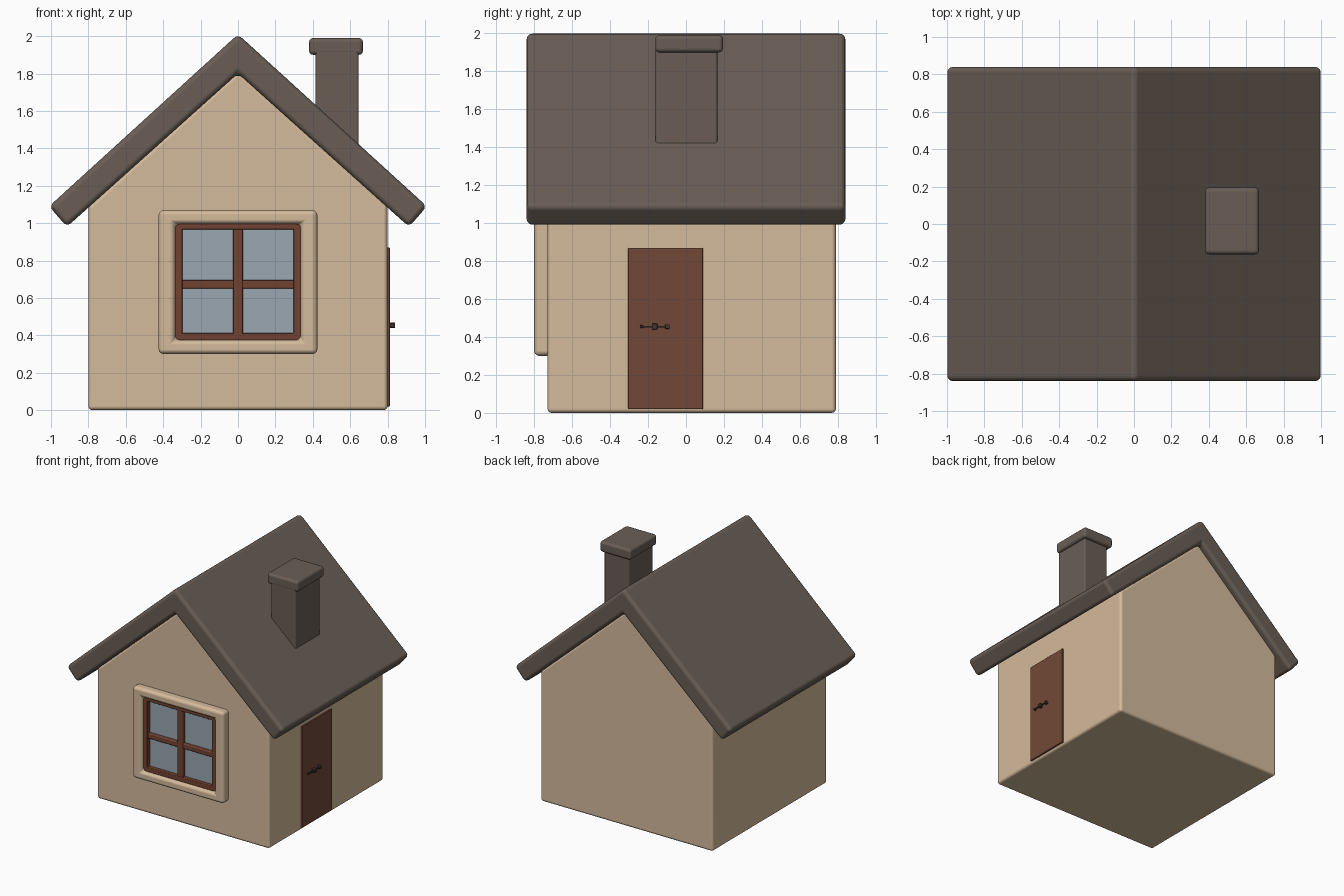
import bpy, bmesh, math

if "Cube" in bpy.data.objects:
    bpy.data.objects.remove(bpy.data.objects["Cube"])


def material(name, r, g, b):
    m = bpy.data.materials.new(name)
    m.diffuse_color = tuple((c / 255) ** 2.2 for c in (r, g, b)) + (1,)
    m.use_nodes = True
    m.node_tree.nodes["Principled BSDF"].inputs["Base Color"].default_value = m.diffuse_color
    return m


WALL = material("cream plaster", 211, 185, 154)
ROOF = material("grey brown roof", 105, 94, 86)
WOOD = material("window wood", 112, 68, 52)
DOOR = material("door wood", 113, 74, 59)
GLASS = material("blue grey glass", 153, 166, 176)
METAL = material("dark metal", 66, 58, 54)


def finish(name, bm, mat, bevel=0.0, segments=3):
    bmesh.ops.recalc_face_normals(bm, faces=bm.faces)
    me = bpy.data.meshes.new(name)
    bm.to_mesh(me)
    bm.free()
    me.materials.append(mat)
    ob = bpy.data.objects.new(name, me)
    bpy.context.collection.objects.link(ob)
    if bevel:
        mod = ob.modifiers.new("rounded edges", 'BEVEL')
        mod.width = bevel
        mod.segments = segments
        mod.limit_method = 'ANGLE'
        mod.angle_limit = math.radians(30)
        mod.harden_normals = True
        me.shade_smooth()
    return ob


def prism(name, profile, y0, y1, mat, bevel=0.0, segments=3):
    """Extrude an (x, z) outline along y."""
    bm = bmesh.new()
    face = bm.faces.new([bm.verts.new((x, y0, z)) for x, z in profile])
    new = bmesh.ops.extrude_face_region(bm, geom=[face])["geom"]
    moved = [v for v in new if isinstance(v, bmesh.types.BMVert)]
    bmesh.ops.translate(bm, verts=moved, vec=(0, y1 - y0, 0))
    return finish(name, bm, mat, bevel, segments)


def box(name, x, y, z, mat, bevel=0.0, segments=3):
    outline = [(x[0], z[0]), (x[1], z[0]), (x[1], z[1]), (x[0], z[1])]
    return prism(name, outline, y[0], y[1], mat, bevel, segments)


def ring(name, outer, inner, y0, y1, mat, bevel):
    """Rectangular frame; outer and inner are (x0, x1, z0, z1)."""
    bm = bmesh.new()
    loops = []
    for (x0, x1, z0, z1), y in ((outer, y0), (inner, y0), (inner, y1), (outer, y1)):
        loops.append([bm.verts.new((x, y, z)) for x, z in
                      ((x0, z0), (x1, z0), (x1, z1), (x0, z1))])
    for a in range(4):
        p, q = loops[a], loops[(a + 1) % 4]
        for i in range(4):
            j = (i + 1) % 4
            bm.faces.new((p[i], p[j], q[j], q[i]))
    return finish(name, bm, mat, bevel)


# Gabled house body
prism("house_walls", [(-0.8, 0), (0.8, 0), (0.8, 1.09), (0, 1.81), (-0.8, 1.09)],
      -0.73, 0.79, WALL, 0.022)

# Thick folded roof
half = [(0, 2.01), (1.01, 1.09), (0.915, 0.98), (0, 1.80)]
prism("roof", half + [(-x, z) for x, z in half[2:0:-1]], -0.84, 0.84, ROOF, 0.03, 4)

# Chimney
box("chimney_stack", (0.415, 0.645), (-0.16, 0.165), (1.38, 1.93), ROOF, 0.012)
box("chimney_cap", (0.38, 0.668), (-0.162, 0.195), (1.90, 1.99), ROOF, 0.022)

# Front window: plaster casing, wooden sash, glazing bars, glass
ring("window_casing", (-0.425, 0.425, 0.30, 1.07), (-0.335, 0.335, 0.375, 0.995),
     -0.80, -0.71, WALL, 0.028)
ring("window_sash", (-0.337, 0.337, 0.373, 0.997), (-0.298, 0.298, 0.412, 0.965),
     -0.775, -0.715, WOOD, 0.006)
box("window_upright_bar", (-0.026, 0.026), (-0.772, -0.715), (0.39, 0.98), WOOD, 0.008)
box("window_cross_bar", (-0.315, 0.315), (-0.768, -0.715), (0.65, 0.695), WOOD, 0.008)
box("window_glass", (-0.315, 0.315), (-0.742, -0.735), (0.39, 0.98), GLASS)

# Side door
box("door", (0.78, 0.813), (-0.305, 0.09), (0.02, 0.87), DOOR, 0.005)

# Door handle: a bar with a centre knob and two small end studs
box("handle_bar", (0.822, 0.83), (-0.235, -0.095), (0.451, 0.459), METAL)
for label, y, r, depth in (("left_stud", -0.235, 0.008, 0.832),
                           ("centre_knob", -0.165, 0.015, 0.84),
                           ("right_stud", -0.098, 0.012, 0.836)):
    box("handle_" + label, (0.80, depth), (y - r, y + r), (0.455 - r, 0.455 + r), METAL, 0.004)
